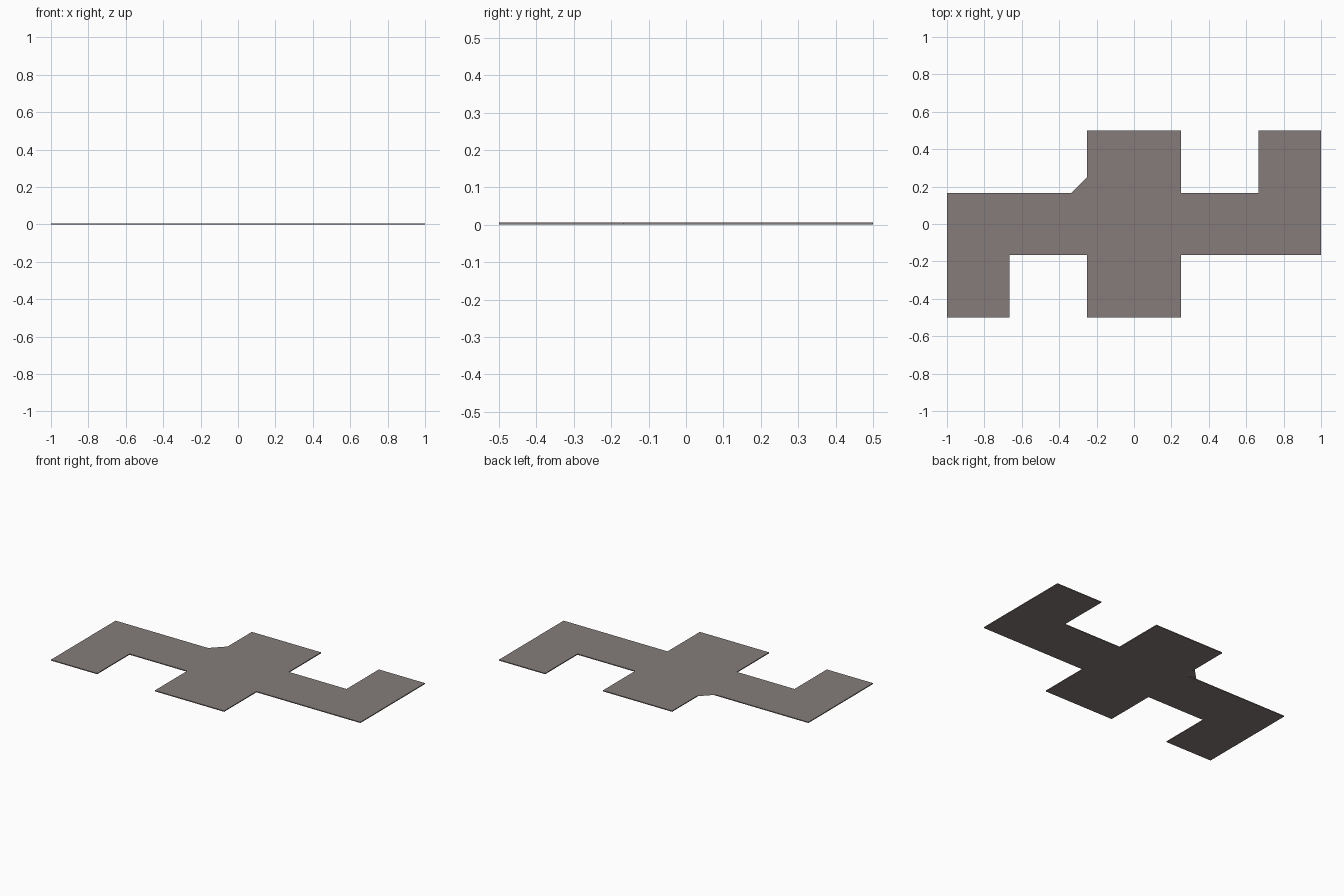
import bpy, bmesh

if "Cube" in bpy.data.objects:
    bpy.data.objects.remove(bpy.data.objects["Cube"])

THICK = 0.006
A = 1 / 6    # half width of the long arm
B = 0.25     # half width of the centre block
C = 2 / 3    # inner edge of the end tabs

# Plate outline, counter-clockwise; the last point is the webbed inner corner
outline = [(-B, .5), (-B, A), (-1, A), (-1, -.5), (-C, -.5), (-C, -A),
           (-B, -A), (-B, -.5), (B, -.5), (B, -A), (1, -A), (1, .5),
           (C, .5), (C, A), (B, A), (B, .5)]
CORNER = 1

mat = bpy.data.materials.new("warm grey")
mat.diffuse_color = (0.235, 0.202, 0.193, 1)
mat.use_nodes = True
mat.node_tree.nodes["Principled BSDF"].inputs["Base Color"].default_value = mat.diffuse_color

bm = bmesh.new()
bottom = [bm.verts.new((x, y, 0)) for x, y in outline]

# Top replaces the inner corner with a small diagonal web
top_of = [[bm.verts.new((x, y, THICK))] if i != CORNER else
          [bm.verts.new((-B, B, THICK)), bm.verts.new((-B - 1 / 12, A, THICK))]
          for i, (x, y) in enumerate(outline)]
bm.faces.new([v for group in top_of for v in group])
bm.faces.new(bottom[::-1])

# Thin rim, with a sloped triangle under the web
for i in range(len(outline)):
    j = (i + 1) % len(outline)
    bm.faces.new((bottom[i], bottom[j], top_of[j][0], top_of[i][-1]))
bm.faces.new((bottom[CORNER], top_of[CORNER][1], top_of[CORNER][0]))

bmesh.ops.recalc_face_normals(bm, faces=bm.faces)
bmesh.ops.triangulate(bm, faces=[f for f in bm.faces if len(f.verts) > 4])
mesh = bpy.data.meshes.new("flat_plate")
bm.to_mesh(mesh)
bm.free()
mesh.materials.append(mat)
plate = bpy.data.objects.new("flat_plate", mesh)
bpy.context.collection.objects.link(plate)
